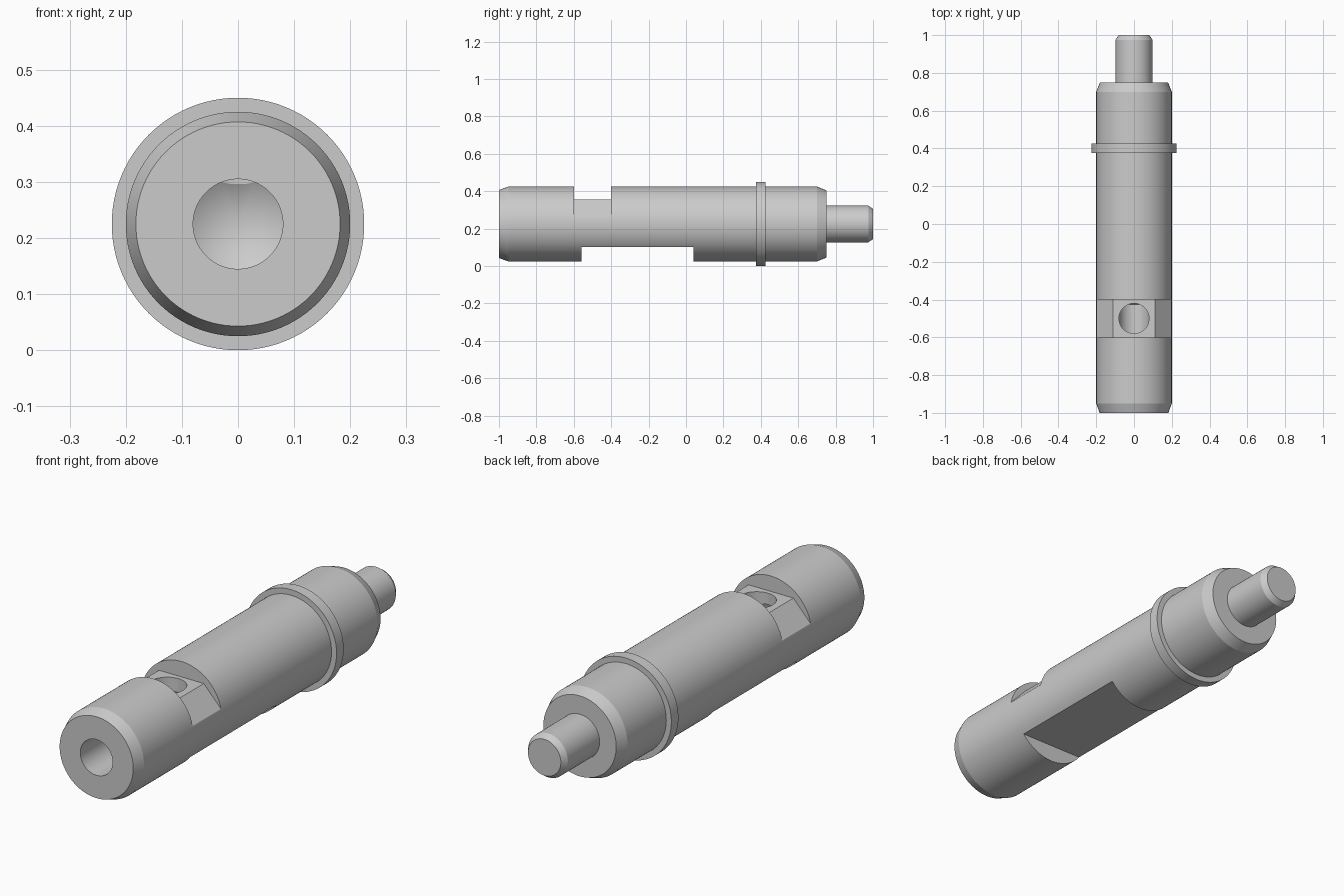
import bpy, bmesh, math
from mathutils import Vector, Matrix

if "Cube" in bpy.data.objects:
    bpy.data.objects.remove(bpy.data.objects["Cube"])

AXIS_Z = 0.225
SEG = 96


def finish(bm, name):
    bmesh.ops.recalc_face_normals(bm, faces=bm.faces)
    mesh = bpy.data.meshes.new(name)
    bm.to_mesh(mesh)
    bm.free()
    obj = bpy.data.objects.new(name, mesh)
    bpy.context.collection.objects.link(obj)
    return obj


def lathe(name, profile):
    """Revolve (radius, y) points about the shaft axis."""
    bm = bmesh.new()
    verts = [bm.verts.new((r, y, AXIS_Z)) for r, y in profile]
    edges = [bm.edges.new(p) for p in zip(verts, verts[1:])]
    bmesh.ops.spin(bm, geom=verts + edges, cent=(0, 0, AXIS_Z), axis=(0, 1, 0),
                   angle=math.tau, steps=SEG, use_duplicate=False)
    bmesh.ops.remove_doubles(bm, verts=bm.verts, dist=1e-5)
    return finish(bm, name)


def prism(name, section, y0, y1):
    """Extrude an (x, z) outline along y."""
    bm = bmesh.new()
    face = bm.faces.new([bm.verts.new((x, y0, z)) for x, z in section])
    new = bmesh.ops.extrude_face_region(bm, geom=[face])["geom"]
    moved = [v for v in new if isinstance(v, bmesh.types.BMVert)]
    bmesh.ops.translate(bm, verts=moved, vec=Vector((0, y1 - y0, 0)))
    return finish(bm, name)


def cut(target, cutter):
    mod = target.modifiers.new("cut", "BOOLEAN")
    mod.operation, mod.solver, mod.object = "DIFFERENCE", "EXACT", cutter
    bpy.context.view_layer.objects.active = target
    bpy.ops.object.modifier_apply(modifier=mod.name)
    bpy.data.objects.remove(cutter)


# Turned shaft: drilled bore, chamfered body, collar and end pin
shaft = lathe("shaft", [
    (0, -0.378), (0.08, -0.426), (0.08, -1.0),
    (0.182, -1.0), (0.2, -0.95),
    (0.2, 0.375), (0.225, 0.375), (0.225, 0.425), (0.2, 0.425),
    (0.2, 0.70), (0.18, 0.75),
    (0.098, 0.75), (0.098, 0.975), (0.081, 1.0), (0, 1.0)])

# Three-sided notch across the top
dx, dz = 0.085, 0.091
right = [(0.111, 0.356), (0.111 + 2 * dx, 0.356 - 2 * dz), (0.35, 0.5)]
section = right + [(-x, z) for x, z in reversed(right)]
cut(shaft, prism("notch_cutter", section, -0.6, -0.4))

# Long flat on the underside
cut(shaft, prism("flat_cutter",
                 [(-0.3, -0.1), (0.3, -0.1), (0.3, 0.102), (-0.3, 0.102)], -0.56, 0.04))

# Cross hole from the notch down into the bore
bm = bmesh.new()
bmesh.ops.create_cone(bm, cap_ends=True, segments=64, radius1=0.0795, radius2=0.0795,
                      depth=0.3, matrix=Matrix.Translation((0, -0.5, AXIS_Z + 0.15)))
cut(shaft, finish(bm, "cross_hole_cutter"))

# Smooth curved faces, crisp edges
bpy.ops.object.select_all(action="DESELECT")
shaft.select_set(True)
bpy.context.view_layer.objects.active = shaft
bpy.ops.object.shade_smooth_by_angle(angle=math.radians(15))
